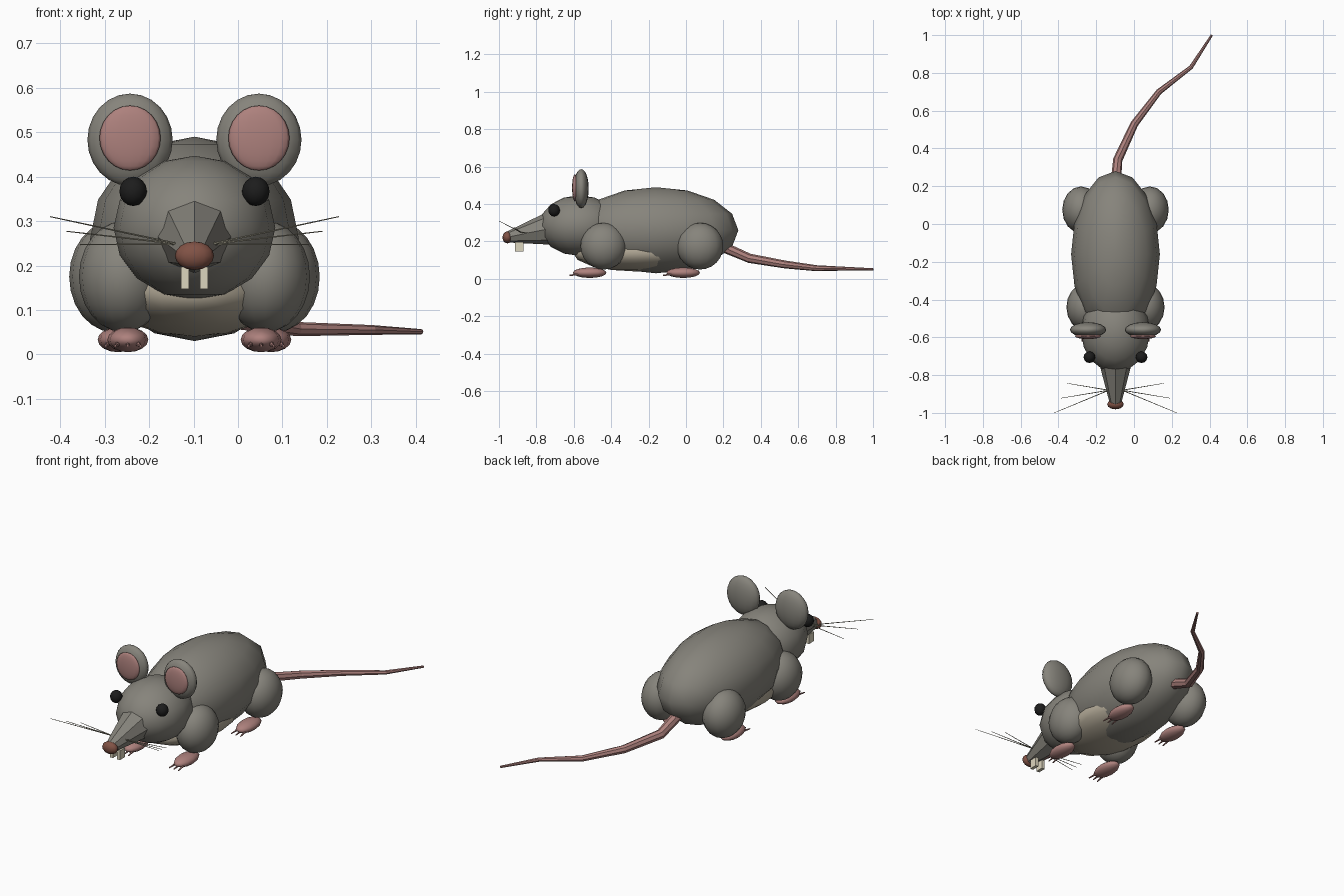
import bpy, bmesh, math
from mathutils import Vector, Matrix

if "Cube" in bpy.data.objects:
    bpy.data.objects.remove(bpy.data.objects["Cube"])

CX = -0.098  # body midline


def material(name, rgb):
    m = bpy.data.materials.new(name)
    m.diffuse_color = (*rgb, 1)
    m.use_nodes = True
    m.node_tree.nodes["Principled BSDF"].inputs["Base Color"].default_value = m.diffuse_color
    return m


FUR = material("grey fur", (0.24, 0.23, 0.20))
BELLY = material("pale belly fur", (0.45, 0.40, 0.31))
PINK = material("pink skin", (0.42, 0.22, 0.205))
NOSE = material("brown nose", (0.22, 0.085, 0.06))
BLACK = material("black eye", (0.012, 0.012, 0.012))
TOOTH = material("ivory tooth", (0.72, 0.67, 0.52))
WHISKER = material("whisker", (0.35, 0.33, 0.25))


def finish(name, bm, mat, smooth=True):
    me = bpy.data.meshes.new(name)
    bmesh.ops.recalc_face_normals(bm, faces=bm.faces)
    bm.to_mesh(me)
    bm.free()
    me.materials.append(mat)
    for p in me.polygons:
        p.use_smooth = smooth
    ob = bpy.data.objects.new(name, me)
    bpy.context.collection.objects.link(ob)
    return ob


def ball(name, loc, radii, mat, seg=16, rings=8):
    bm = bmesh.new()
    bmesh.ops.create_uvsphere(bm, u_segments=seg, v_segments=rings, radius=1)
    bmesh.ops.transform(bm, verts=bm.verts, matrix=Matrix.Translation(
        (CX + loc[0], loc[1], loc[2])) @ Matrix.Diagonal((*radii, 1)))
    return finish(name, bm, mat)


def tube(name, pts, radii, mat, sides=8, smooth=False):
    """Tapered tube through points, x measured from the midline."""
    pts = [Vector((CX + p[0], p[1], p[2])) for p in pts]
    bm = bmesh.new()
    rings = []
    for i, p in enumerate(pts):
        d = (pts[min(i + 1, len(pts) - 1)] - pts[max(i - 1, 0)]).normalized()
        side = d.cross(Vector((0, 0, 1))).normalized()
        up = side.cross(d)
        rings.append([bm.verts.new(p + radii[i] * (
            math.sin(2 * math.pi * k / sides) * side + math.cos(2 * math.pi * k / sides) * up))
            for k in range(sides)])
    for a, b in zip(rings, rings[1:]):
        for k in range(sides):
            n = (k + 1) % sides
            bm.faces.new((a[k], a[n], b[n], b[k]))
    bm.faces.new(rings[0])
    bm.faces.new(rings[-1])
    return finish(name, bm, mat, smooth)


def box(name, loc, size, mat):
    bm = bmesh.new()
    bmesh.ops.create_cube(bm, size=1)
    bmesh.ops.transform(bm, verts=bm.verts, matrix=Matrix.Translation(
        (CX + loc[0], loc[1], loc[2])) @ Matrix.Diagonal((*size, 1)))
    return finish(name, bm, mat, False)


# Body, belly and head
ball("body", (0, -0.16, 0.26), (0.235, 0.44, 0.23), FUR)
ball("belly", (0, -0.27, 0.14), (0.203, 0.335, 0.10), BELLY)
ball("head", (0, -0.57, 0.285), (0.182, 0.215, 0.162), FUR)

# Snout and nose
tube("snout", [(0, -0.70, 0.275), (0, -0.955, 0.223)], [0.096, 0.029], FUR)
ball("nose", (0, -0.955, 0.222), (0.044, 0.026, 0.032), NOSE, 12, 8)

# Paired parts
for s, tag in ((-1, "left"), (1, "right")):
    ball(f"eye_{tag}", (s * 0.138, -0.705, 0.367), (0.031, 0.031, 0.033), BLACK, 12, 8)
    ball(f"ear_{tag}", (s * 0.145, -0.56, 0.483), (0.096, 0.04, 0.104), FUR, 16, 12)
    ball(f"inner_ear_{tag}", (s * 0.145, -0.594, 0.487), (0.069, 0.015, 0.073), PINK, 16, 12)
    box(f"tooth_{tag}", (s * 0.021, -0.892, 0.172), (0.018, 0.044, 0.05), TOOTH)

    # Legs: rounded thigh, flat foot and three toes
    for part, ly, lx, lz, fx, fy in (("front", -0.44, 0.160, 0.175, 0.150, -0.515),
                                     ("hind", 0.075, 0.182, 0.175, 0.172, -0.015)):
        ball(f"{part}_leg_{tag}", (s * lx, ly, lz), (0.10, 0.124, 0.125), FUR, 16, 12)
        ball(f"{part}_foot_{tag}", (s * fx, fy, 0.033), (0.046, 0.09, 0.028), PINK, 12, 8)
        for k in (-1, 0, 1):
            x = s * fx + k * 0.022
            tube(f"{part}_toe_{tag}_{k + 2}", [(x, fy - 0.06, 0.024), (x + k * 0.006, fy - 0.108, 0.019)],
                 [0.006, 0.003], PINK, 6)

    # Whiskers
    for k, tip in enumerate(((0.325, -1.0, 0.31), (0.288, -0.922, 0.277), (0.258, -0.843, 0.247))):
        tube(f"whisker_{tag}_{k + 1}", [(s * 0.035, -0.88, 0.248), (s * tip[0], tip[1], tip[2])],
             [0.0025, 0.0012], WHISKER, 5)

# Tail
tube("tail", [(0, 0.20, 0.17), (0.012, 0.34, 0.11), (0.10, 0.53, 0.077),
              (0.23, 0.70, 0.057), (0.40, 0.83, 0.055), (0.51, 1.0, 0.051)],
     [0.028, 0.025, 0.021, 0.016, 0.011, 0.006], PINK, 8)
